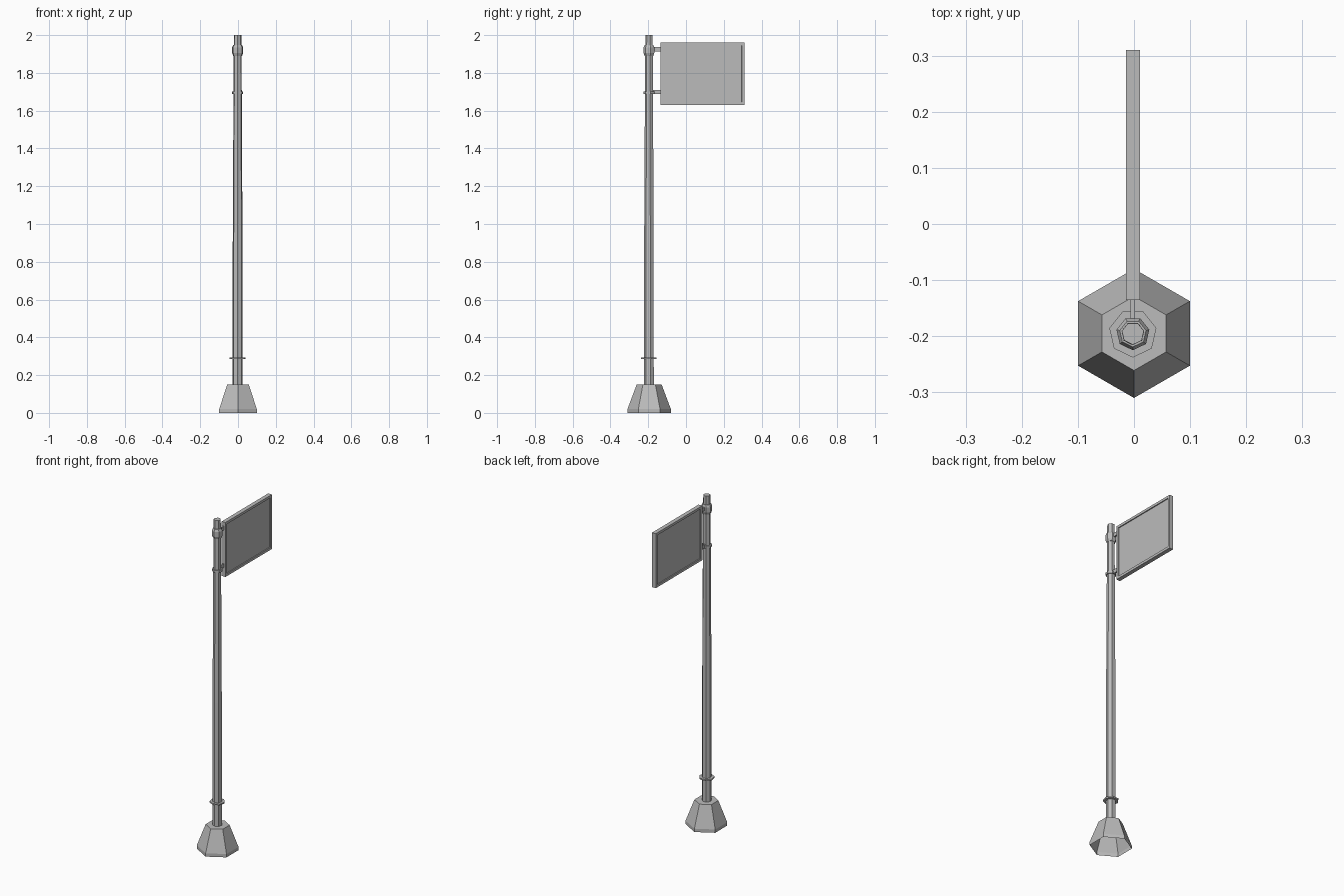
import bpy, bmesh, math

if "Cube" in bpy.data.objects:
    bpy.data.objects.remove(bpy.data.objects["Cube"], do_unlink=True)

GREY = (0.5, 0.5, 0.5, 1)
metal = bpy.data.materials.new("grey_metal")
metal.use_nodes = True
metal.diffuse_color = GREY
metal.node_tree.nodes["Principled BSDF"].inputs["Base Color"].default_value = GREY

POLE_Y = -0.195
POLE_X = -0.002


def finish(name, bm):
    mesh = bpy.data.meshes.new(name)
    bm.to_mesh(mesh)
    bm.free()
    mesh.materials.append(metal)
    obj = bpy.data.objects.new(name, mesh)
    bpy.context.collection.objects.link(obj)
    return obj


def lathe(name, profile, sides, x, bottom=True):
    """Stack polygon rings of (radius, height), first corner facing front."""
    bm = bmesh.new()
    rings = []
    for r, z in profile:
        angles = [2 * math.pi * i / sides - math.pi / 2 for i in range(sides)]
        rings.append([bm.verts.new((x + r * math.cos(a), POLE_Y + r * math.sin(a), z)) for a in angles])
    for low, high in zip(rings, rings[1:]):
        for i in range(sides):
            j = (i + 1) % sides
            bm.faces.new((low[i], low[j], high[j], high[i]))
    bm.faces.new(rings[-1])
    if bottom:
        bm.faces.new(rings[0][::-1])
    return finish(name, bm)


def box(name, x, y, z):
    """Box from (min, max) ranges."""
    bm = bmesh.new()
    bmesh.ops.create_cube(bm, size=1)
    for v in bm.verts:
        v.co = [lo + (c + 0.5) * (hi - lo) for c, (lo, hi) in zip(v.co, (x, y, z))]
    return finish(name, bm)


# Hollow six-sided foot
lathe("base", [(0.115, 0), (0.115, 0.02), (0.066, 0.15)], 6, 0, bottom=False)

# Tapered seven-sided pole and its collars
lathe("pole", [(0.027, 0.14), (0.0265, 0.9), (0.0215, 1.89), (0.02, 2.0)], 7, POLE_X)
lathe("lower_ring", [(0.043, 0.285), (0.043, 0.293)], 7, POLE_X)
lathe("bracket_ring", [(0.03, 1.687), (0.03, 1.701)], 7, POLE_X)
lathe("upper_collar", [(0.024, 1.89), (0.03, 1.905), (0.03, 1.935), (0.024, 1.948)], 7, POLE_X)

# Arms holding the sign
for name, z in (("lower_arm", 1.698), ("upper_arm", 1.925)):
    box(name, (-0.006, 0.002), (POLE_Y, -0.13), (z - 0.011, z + 0.011))

# Sign board with a recessed panel on each side
sign = box("sign_board", (-0.0145, 0.0105), (-0.135, 0.31), (1.63, 1.96))
bm = bmesh.new()
bm.from_mesh(sign.data)
bm.normal_update()
sides = [f for f in bm.faces if abs(f.normal.x) > 0.9]
bmesh.ops.inset_individual(bm, faces=sides, thickness=0.021)
bmesh.ops.inset_individual(bm, faces=sides, thickness=0.001, depth=-0.005)
bm.to_mesh(sign.data)
bm.free()
